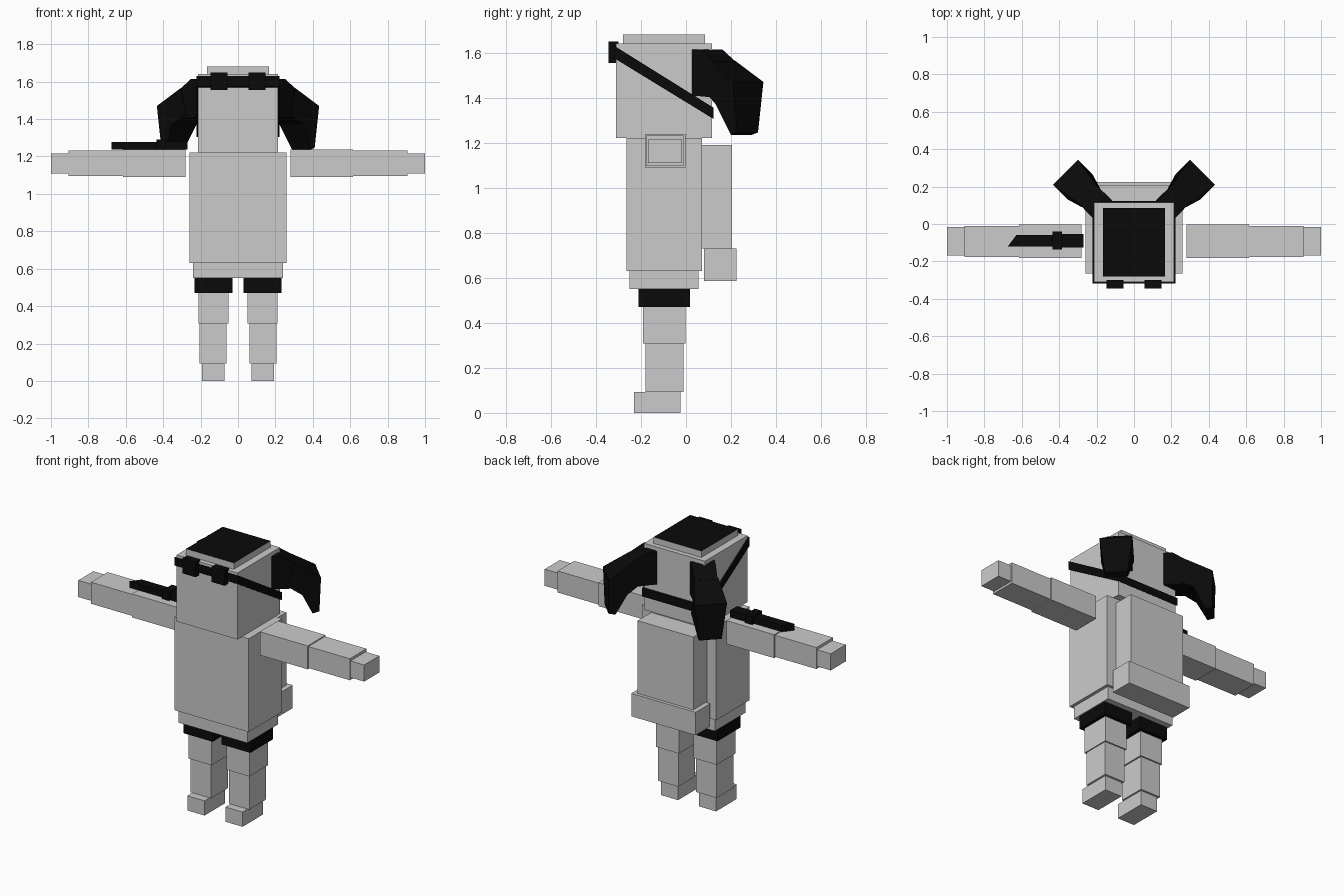
import bpy, bmesh

if "Cube" in bpy.data.objects:
    bpy.data.objects.remove(bpy.data.objects["Cube"])


def material(name, value):
    m = bpy.data.materials.new(name)
    m.diffuse_color = (value, value, value, 1)
    m.use_nodes = True
    m.node_tree.nodes["Principled BSDF"].inputs["Base Color"].default_value = m.diffuse_color
    return m


GREY = material("light_grey", 0.6)
BLACK = material("black", 0.003)


def finish(name, bm, mat):
    bmesh.ops.recalc_face_normals(bm, faces=bm.faces)
    me = bpy.data.meshes.new(name)
    bm.to_mesh(me)
    bm.free()
    me.materials.append(mat)
    ob = bpy.data.objects.new(name, me)
    bpy.context.collection.objects.link(ob)
    return ob


def box(name, x, y, z, mat=GREY):
    bm = bmesh.new()
    bmesh.ops.create_cube(bm, size=1)
    for v in bm.verts:
        for i, (a, b) in enumerate((x, y, z)):
            v.co[i] = (a + b) / 2 + v.co[i] * (b - a)
    return finish(name, bm, mat)


def pair(name, x, y, z, mat=GREY):
    box("left_" + name, x, y, z, mat)
    box("right_" + name, (-x[1], -x[0]), y, z, mat)


def loft(name, a, b, mat):
    """Solid between two matching outlines."""
    bm = bmesh.new()
    va = [bm.verts.new(p) for p in a]
    vb = [bm.verts.new(p) for p in b]
    bm.faces.new(va)
    bm.faces.new(vb)
    n = len(va)
    for i in range(n):
        j = (i + 1) % n
        bm.faces.new((va[i], va[j], vb[j], vb[i]))
    return finish(name, bm, mat)


# Head with a flat cap, dark on its top face
box("head", (-0.213, 0.213), (-0.31, 0.115), (1.22, 1.64))
cap = box("cap", (-0.167, 0.167), (-0.28, 0.085), (1.64, 1.68))
cap.data.materials.append(BLACK)
for f in cap.data.polygons:
    f.material_index = int(f.normal.z > 0.5)

# Slanted goggle strap and lenses
strap = [(-0.318, 1.575), (-0.318, 1.63), (0.123, 1.355), (0.123, 1.305)]
loft("goggle_strap", [(-0.222, y, z) for y, z in strap],
     [(0.222, y, z) for y, z in strap], BLACK)
pair("goggle_lens", (0.055, 0.148), (-0.345, -0.30), (1.555, 1.65), BLACK)

# Torso and hips
box("torso", (-0.26, 0.26), (-0.265, 0.07), (0.63, 1.22))
box("hips", (-0.24, 0.24), (-0.25, 0.055), (0.55, 0.63))

# Legs
pair("leg_cuff", (0.03, 0.233), (-0.21, 0.018), (0.47, 0.55), BLACK)
pair("thigh", (0.052, 0.212), (-0.19, -0.003), (0.308, 0.47))
pair("shin", (0.062, 0.205), (-0.18, -0.012), (0.093, 0.308))
pair("foot", (0.073, 0.193), (-0.23, -0.025), (0, 0.093))

# Arms
pair("upper_arm", (0.28, 0.615), (-0.182, -0.003), (1.09, 1.238))
pair("forearm", (0.615, 0.905), (-0.176, -0.01), (1.096, 1.232))
pair("hand", (0.905, 1.0), (-0.168, -0.017), (1.11, 1.215))

# Backpack with a wider roll beneath
box("backpack", (-0.195, 0.195), (0.07, 0.205), (0.73, 1.19))
box("backpack_roll", (-0.225, 0.225), (0.08, 0.225), (0.585, 0.73))

# Pigtails point diagonally outward: (reach, height, half width)
TIE = [(-0.02, 1.615, 0.07), (0.03, 1.615, 0.07), (0.12, 1.56, 0.065),
       (0.12, 1.40, 0.065), (-0.02, 1.41, 0.07)]
TAIL = [(0.11, 1.565, 0.07), (0.264, 1.47, 0.095), (0.26, 1.245, 0.065),
        (0.22, 1.235, 0.065), (0.155, 1.37, 0.095), (0.07, 1.42, 0.07)]


def diagonal(profile, mirror, sign):
    return [(mirror * (0.18 + 0.707 * (r + sign * w)),
             0.09 + 0.707 * (r - sign * w), z) for r, z, w in profile]


for side, m in (("left", 1), ("right", -1)):
    for part, prof in (("hair_tie", TIE), ("pigtail", TAIL)):
        loft(f"{side}_{part}", diagonal(prof, m, 1), diagonal(prof, m, -1), BLACK)

# Knife lying on the right arm
blade = [(-0.675, -0.12), (-0.63, -0.06), (-0.43, -0.06), (-0.43, -0.12)]
loft("knife_blade", [(x, y, 1.238) for x, y in blade],
     [(x, y, 1.278) for x, y in blade], BLACK)
box("knife_guard", (-0.435, -0.385), (-0.137, -0.04), (1.234, 1.29), BLACK)
box("knife_handle", (-0.385, -0.27), (-0.125, -0.053), (1.236, 1.28), BLACK)
